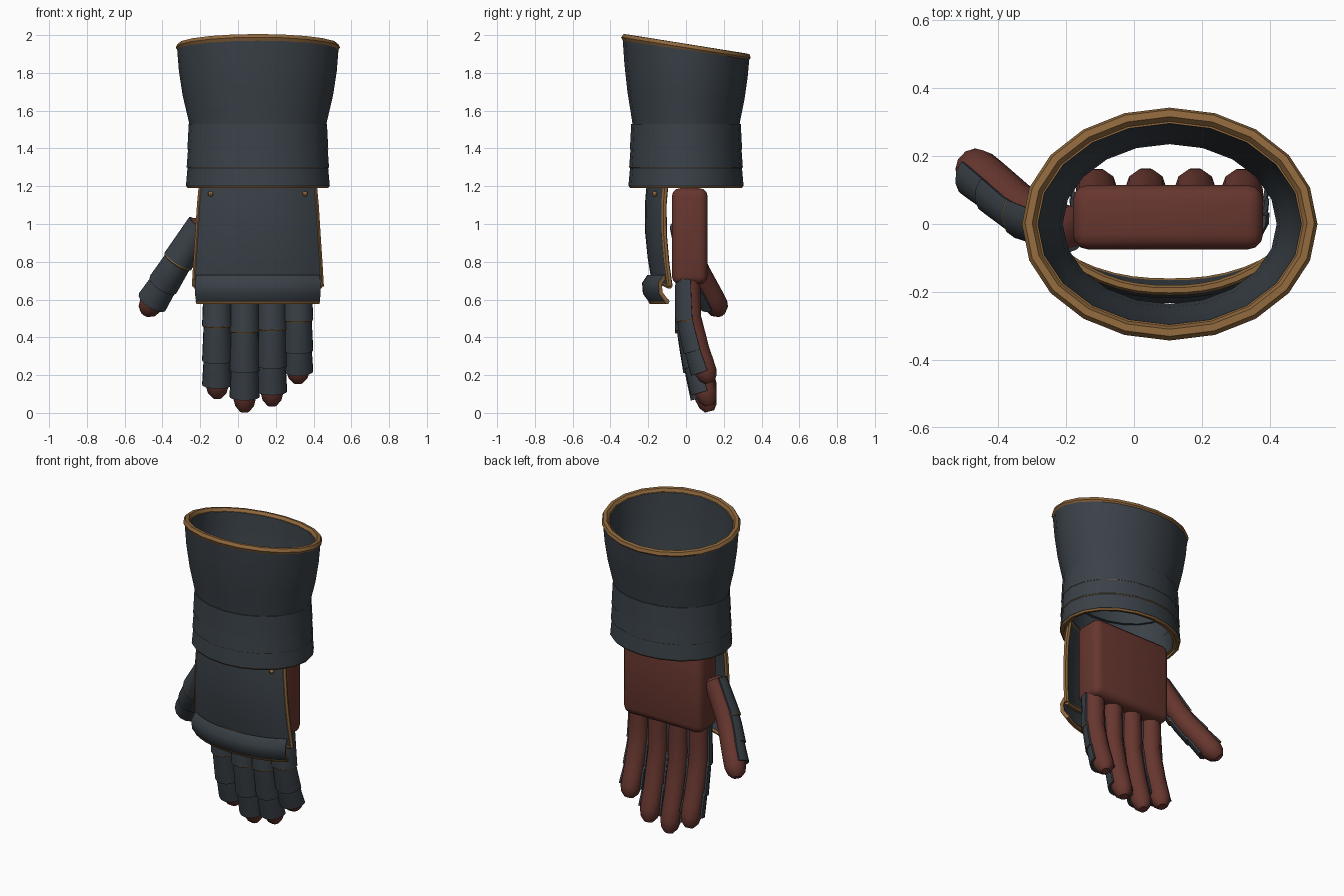
import bpy, bmesh, math
from mathutils import Vector

if "Cube" in bpy.data.objects:
    bpy.data.objects.remove(bpy.data.objects["Cube"])


def material(name, rgb):
    m = bpy.data.materials.new(name)
    m.diffuse_color = (*rgb, 1)
    m.use_nodes = True
    m.node_tree.nodes["Principled BSDF"].inputs["Base Color"].default_value = m.diffuse_color
    return m


STEEL = material("dark steel", (0.042, 0.053, 0.064))
BRASS = material("worn brass", (0.27, 0.135, 0.045))
LEATHER = material("red leather", (0.135, 0.037, 0.028))
CX = 0.105  # centre line of cuff and hand


def mesh_object(name, verts, faces, mats, thickness=0):
    me = bpy.data.meshes.new(name)
    me.from_pydata(verts, [], faces)
    bm = bmesh.new()
    bm.from_mesh(me)
    bmesh.ops.recalc_face_normals(bm, faces=bm.faces)
    bm.to_mesh(me)
    bm.free()
    for m in mats:
        me.materials.append(m)
    ob = bpy.data.objects.new(name, me)
    bpy.context.collection.objects.link(ob)
    if thickness:
        s = ob.modifiers.new("thickness", 'SOLIDIFY')
        s.thickness, s.offset = thickness, 0
        s.material_offset_rim = len(mats) - 1
    return ob


def grid_faces(rows, cols, wrap_cols=False, wrap_rows=False):
    return [(r * cols + c, r * cols + (c + 1) % cols,
             (r + 1) % rows * cols + (c + 1) % cols, (r + 1) % rows * cols + c)
            for r in range(rows if wrap_rows else rows - 1)
            for c in range(cols if wrap_cols else cols - 1)]


def trim(name, pts, radius, cyclic=False):
    cu = bpy.data.curves.new(name, 'CURVE')
    cu.dimensions = '3D'
    cu.bevel_depth, cu.bevel_resolution, cu.use_fill_caps = radius, 1, True
    sp = cu.splines.new('POLY')
    sp.points.add(len(pts) - 1)
    for p, q in zip(sp.points, pts):
        p.co = (*q, 1)
    sp.use_cyclic_u = cyclic
    cu.materials.append(BRASS)
    ob = bpy.data.objects.new(name, cu)
    bpy.context.collection.objects.link(ob)


def oval(a, b, z, tilt=0, n=20):
    ring = []
    for i in range(n):
        t = 2 * math.pi * i / n
        y = b * math.sin(t)
        ring.append((CX + a * math.cos(t), y, z - tilt * y))
    return ring


# --- cuff and wrist bands: oval walls (a, b, z, tilt), brass on one end ---
def oval_wall(name, outer, wall, rim_row, trim_radius):
    inner = [(a - wall, b - wall, z, t) for a, b, z, t in reversed(outer)]
    prof = outer + inner
    verts = [v for p in prof for v in oval(*p)]
    ob = mesh_object(name, verts, grid_faces(len(prof), 20, True, True), [STEEL, BRASS])
    k = len(outer)
    for f in ob.data.polygons:
        rows = {v // 20 for v in f.vertices}
        if rows == ({k - 1, k} if rim_row else {0, 2 * k - 1}):
            f.material_index = 1
    a, b, z, t = outer[-1 if rim_row else 0]
    off = wall * 0.35
    trim(name + "_trim", oval(a - off, b - off, z, t), trim_radius, True)


oval_wall("cuff", [(.355, .275, 1.44, 0), (.365, .285, 1.54, .01), (.398, .31, 1.68, .06),
                   (.418, .326, 1.81, .11), (.428, .336, 1.935, .16)], .04, True, .021)
for i, (low, high) in enumerate([(1.395, 1.53), (1.3, 1.42), (1.2, 1.325)]):
    oval_wall(f"wrist_band_{i + 1}", [(.373 + .004 * i, .297 + .004 * i, low, 0),
                                      (.366 + .002 * i, .29 + .002 * i, high, 0)],
              .042, False, .012)

# --- palm: rounded block ---
bm = bmesh.new()
bmesh.ops.create_cube(bm, size=1)
for v in bm.verts:
    v.co = (.1 + v.co.x * .56, .02 + v.co.y * .19, .935 + v.co.z * .51)
bmesh.ops.bevel(bm, geom=bm.edges[:], offset=.045, segments=3, affect='EDGES', profile=.5)
me = bpy.data.meshes.new("palm")
bm.to_mesh(me)
bm.free()
me.materials.append(LEATHER)
bpy.context.collection.objects.link(bpy.data.objects.new("palm", me))


# --- curved hand plates: rows of (z, half width, front y, side sag) ---
def hand_plate(name, rows, depth, edges):
    n = 13
    verts = []
    for z, w, y, sag in rows:
        for i in range(n):
            u = 2 * i / (n - 1) - 1
            verts.append((CX + w * u, y + depth * abs(u) ** 2.4, z - sag * u * u))
    mesh_object(name, verts, grid_faces(len(rows), n), [STEEL, BRASS], .022)
    left, right = verts[::n], verts[n - 1::n]
    borders = {"top": verts[:n], "bottom": verts[-n:], "left": left, "right": right}
    for e in edges:
        trim(f"{name}_{e}_trim", borders[e], .015)


hand_plate("back_of_hand_plate", [(1.24, .295, -.195, 0), (1.1, .308, -.207, 0),
                                  (.95, .318, -.205, .01), (.82, .328, -.192, .03),
                                  (.72, .335, -.175, .05)], .09,
           ["top", "bottom", "left", "right"])
hand_plate("knuckle_plate", [(.725, .322, -.195, 0), (.685, .328, -.222, 0),
                             (.635, .328, -.218, 0), (.59, .322, -.185, 0)], .085, ["bottom"])
for side in (-1, 1):
    bpy.ops.mesh.primitive_uv_sphere_add(segments=8, ring_count=6, radius=.014,
                                         location=(CX + side * .25, -.165, 1.16))
    bpy.context.object.name = "plate_rivet"
    bpy.context.object.data.materials.append(BRASS)


# --- digits: leather tube with overlapping armour shells on its outer side ---
def along(path, t):
    for (t0, p0), (t1, p1) in zip(path, path[1:]):
        if t <= t1:
            return p0.lerp(p1, (t - t0) / (t1 - t0))
    return path[-1][1]


def arc(path, t, r, ref, angles):
    p = along(path, t)
    d = (along(path, min(t + .08, 1)) - along(path, max(t - .08, 0))).normalized()
    f = (ref - ref.dot(d) * d).normalized()
    s = d.cross(f)
    return [p + r * (math.cos(a) * f + math.sin(a) * s) for a in angles]


def digit(name, path, ref, r, plates):
    n = 10
    full = [2 * math.pi * (i + .5) / n for i in range(n)]
    rings = [(0, .6), (.03, 1), (.2, 1), (.39, 1), (.54, 1), (.69, 1),
             (.8, 1), (.9, .98), (.96, .8), (1, .42)]
    verts = [v for t, k in rings for v in arc(path, t, r * k, ref, full)]
    last = (len(rings) - 1) * n
    caps = [tuple(range(n)), tuple(range(last, last + n))]
    mesh_object(name, verts, grid_faces(len(rings), n, True) + caps, [LEATHER])
    half = [math.radians(-98 + 196 * i / 8) for i in range(9)]
    for j, (t0, t1) in enumerate(plates):
        rows = [arc(path, t0 + (t1 - t0) * k / 3, r + .004 + .003 * k, ref, half)
                for k in range(4)]
        mesh_object(f"{name}_plate_{j + 1}", [v for row in rows for v in row],
                    grid_faces(4, 9), [STEEL], .012)
        if j == 0:
            trim(f"{name}_plate_trim", rows[-1], .007)


PLATES = [(.02, .4), (.37, .69), (.66, .89)]
for name, x, tip in [("index_finger", -.11, .08), ("middle_finger", .035, .008),
                     ("ring_finger", .18, .04), ("little_finger", .318, .16)]:
    length = .72 - tip
    path = [(t, Vector((x, y, .72 - length * t)))
            for t, y in [(0, .015), (.39, .022), (.69, .065), (1, .125)]]
    digit(name, path, Vector((0, -1, 0)), .062, PLATES)

thumb = [(0, Vector((-.185, -.015, 1.01))), (.45, Vector((-.325, .04, .79))),
         (1, Vector((-.492, .185, .525)))]
digit("thumb", thumb, Vector((-.4, -1, 0)), .066, [(.03, .42), (.39, .68), (.65, .87)])

# --- turn trims into meshes and shade smoothly ---
bpy.ops.object.select_all(action='SELECT')
bpy.context.view_layer.objects.active = bpy.data.objects["palm"]
bpy.ops.object.convert(target='MESH')
bpy.ops.object.shade_smooth_by_angle(angle=math.radians(40))
